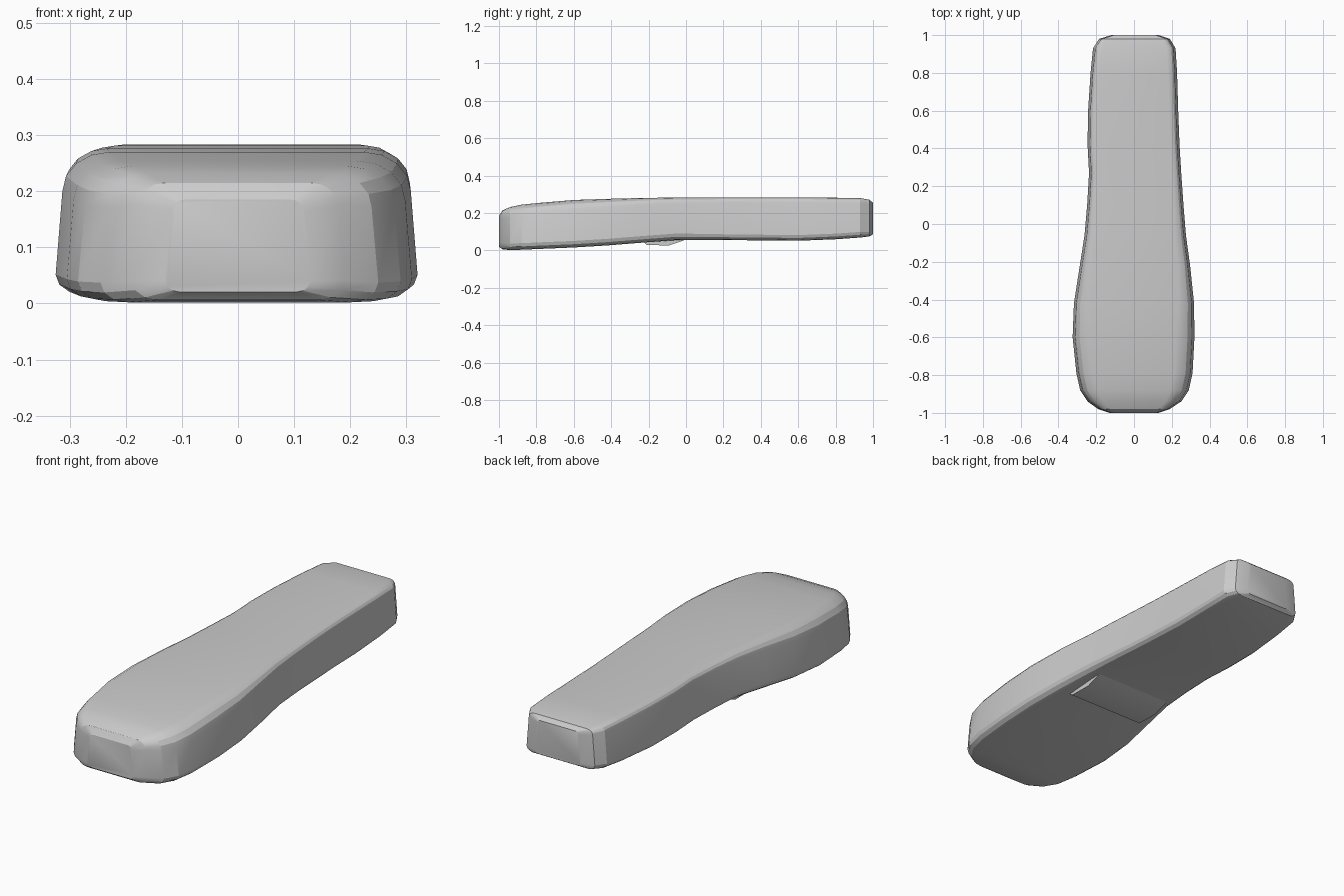
import bpy, bmesh
from math import sin, cos, pi

# Stations along the body: y, left x, right x, bottom z, top z, top edge radius
STATIONS = [
    (-1.00, -0.13, 0.13, 0.020, 0.185, 0.020),
    (-0.98, -0.19, 0.19, 0.006, 0.215, 0.040),
    (-0.94, -0.245, 0.25, 0.002, 0.232, 0.060),
    (-0.88, -0.285, 0.29, 0.004, 0.245, 0.070),
    (-0.79, -0.305, 0.31, 0.008, 0.254, 0.070),
    (-0.60, -0.325, 0.32, 0.016, 0.270, 0.070),
    (-0.42, -0.318, 0.318, 0.027, 0.276, 0.060),
    (-0.22, -0.287, 0.297, 0.043, 0.281, 0.045),
    (-0.06, -0.262, 0.275, 0.055, 0.283, 0.038),
    (0.10, -0.248, 0.262, 0.057, 0.283, 0.032),
    (0.27, -0.238, 0.250, 0.055, 0.283, 0.030),
    (0.42, -0.246, 0.241, 0.054, 0.283, 0.030),
    (0.60, -0.243, 0.234, 0.052, 0.283, 0.030),
    (0.80, -0.230, 0.228, 0.060, 0.282, 0.030),
    (0.93, -0.217, 0.220, 0.069, 0.280, 0.030),
    (0.98, -0.185, 0.190, 0.075, 0.272, 0.025),
    (1.00, -0.120, 0.130, 0.087, 0.255, 0.015),
]


def half_section(x, zb, zt, r):
    # One side from bottom to top: small lower round, leaning wall, larger upper round
    s = 1 if x > 0 else -1
    w, rb = abs(x), min(0.035, r)
    lean = 0.012
    pts = []
    for i in range(4):
        a = pi / 2 * i / 3
        pts.append((s * (w - 1.4 * rb * (1 - sin(a))), zb + rb * (1 - cos(a))))
    for i in range(5):
        a = pi / 2 * i / 4
        pts.append((s * (w - lean - 1.2 * r * (1 - cos(a))), zt - r * (1 - sin(a))))
    return pts


def loft(name, rings):
    bm = bmesh.new()
    vr = [[bm.verts.new(p) for p in ring] for ring in rings]
    for a, b in zip(vr, vr[1:]):
        n = len(a)
        for i in range(n):
            j = (i + 1) % n
            bm.faces.new((a[i], a[j], b[j], b[i]))
    bm.faces.new(vr[0])
    bm.faces.new(vr[-1])
    bmesh.ops.recalc_face_normals(bm, faces=bm.faces)
    mesh = bpy.data.meshes.new(name)
    bm.to_mesh(mesh)
    bm.free()
    obj = bpy.data.objects.new(name, mesh)
    bpy.context.collection.objects.link(obj)
    return obj


# Main body
rings = []
for y, xl, xr, zb, zt, r in STATIONS:
    sec = half_section(xr, zb, zt, r) + half_section(xl, zb, zt, r)[::-1]
    rings.append([(x, y, z) for x, z in sec])
body = loft("handset_body", rings)

# Low finger ridge under the middle
ridge_profile = [(-0.23, 0.048), (-0.21, 0.029), (-0.09, 0.027), (0.0, 0.058), (-0.1, 0.08)]
loft("underside_ridge", [[(x, y, z) for y, z in ridge_profile] for x in (-0.21, 0.21)])

for obj in bpy.context.collection.objects:
    obj.select_set(True)
bpy.context.view_layer.objects.active = body
bpy.ops.object.shade_smooth_by_angle(angle=0.35)
